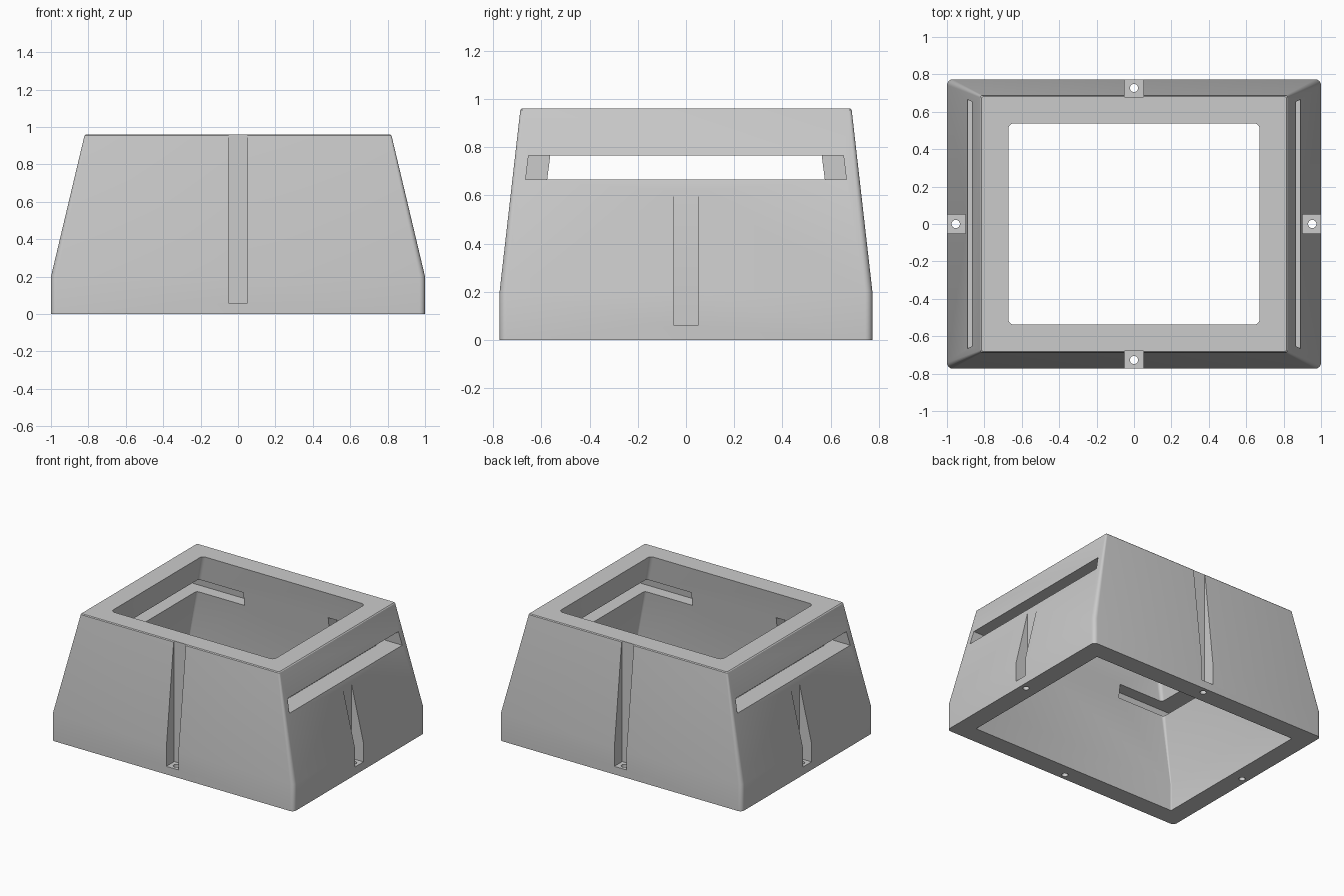
import bpy, bmesh, math

cube = bpy.data.objects.get("Cube")
if cube:
    bpy.data.objects.remove(cube, do_unlink=True)

grey = bpy.data.materials.new("light grey")
grey.use_nodes = True
colour = (0.6, 0.6, 0.6, 1)
grey.diffuse_color = colour
grey.node_tree.nodes["Principled BSDF"].inputs["Base Color"].default_value = colour


def rounded_rect(hx, hy, r, steps=5):
    """Counter-clockwise outline with rounded corners."""
    pts = []
    for i, (sx, sy) in enumerate([(1, 1), (-1, 1), (-1, -1), (1, -1)]):
        for k in range(steps + 1):
            a = math.pi / 2 * (i + k / steps)
            pts.append((sx * (hx - r) + r * math.cos(a),
                        sy * (hy - r) + r * math.sin(a)))
    return pts


def finish(bm, name):
    bmesh.ops.recalc_face_normals(bm, faces=bm.faces)
    mesh = bpy.data.meshes.new(name)
    bm.to_mesh(mesh)
    bm.free()
    mesh.materials.append(grey)
    obj = bpy.data.objects.new(name, mesh)
    bpy.context.collection.objects.link(obj)
    return obj


def loft(name, rings, closed):
    """Join rings of points; either loop back to the first or cap the ends."""
    bm = bmesh.new()
    loops = [[bm.verts.new(p) for p in ring] for ring in rings]
    n = len(loops[0])
    pairs = list(zip(loops, loops[1:]))
    if closed:
        pairs.append((loops[-1], loops[0]))
    else:
        bm.faces.new(loops[0])
        bm.faces.new(loops[-1])
    for a, b in pairs:
        for i in range(n):
            j = (i + 1) % n
            bm.faces.new((a[i], a[j], b[j], b[i]))
    return finish(bm, name)


def box(name, x0, x1, y0, y1, z0, z1):
    return loft(name, [[(x0, y0, z), (x1, y0, z), (x1, y1, z), (x0, y1, z)]
                       for z in (z0, z1)], False)


# Hollow housing: up the outside, over the rim, down the inside
H = 0.96
sections = [(1.0, 0.773, 0.03, 0), (1.0, 0.773, 0.03, 0.2),
            (0.821, 0.687, 0.012, H - 0.006), (0.815, 0.681, 0.01, H),
            (0.672, 0.538, 0.03, H),
            (0.86, 0.635, 0.006, 0.2), (0.86, 0.635, 0.006, 0)]
housing = loft("housing", [[(x, y, z) for x, y in rounded_rect(hx, hy, r)]
                           for hx, hy, r, z in sections], True)

cutters = []
for s in (-1, 1):
    # Long side slot, running on as a pocket inside the front and back walls
    cutters.append(loft("slot_cutter", [
        [(s * x, -0.665, 0.665), (s * x, 0.665, 0.665),
         (s * x, 0.653, 0.765), (s * x, -0.653, 0.765)]
        for x in (0.35, 1.1)], False))
    # Upright screw channels
    xs = sorted((s * 0.9, s * 1.1))
    cutters.append(box("side_channel_cutter", *xs, -0.05, 0.05, 0.06, 0.8))
    ys = sorted((s * 0.68, s * 0.9))
    cutters.append(box("end_channel_cutter", -0.05, 0.05, *ys, 0.06, 1.1))
    # Screw holes through the channel floors
    for cx, cy in ((s * 0.953, 0), (0, s * 0.727)):
        cutters.append(loft("hole_cutter", [
            [(cx + 0.022 * math.cos(a), cy + 0.022 * math.sin(a), z)
             for a in (math.tau * k / 24 for k in range(24))]
            for z in (-0.05, 0.1)], False))

# Cut everything out of the housing
bpy.ops.object.select_all(action='DESELECT')
bpy.context.view_layer.objects.active = housing
housing.select_set(True)
for cutter in cutters:
    cutter.hide_render = True
    mod = housing.modifiers.new("cut", 'BOOLEAN')
    mod.operation = 'DIFFERENCE'
    mod.solver = 'EXACT'
    mod.object = cutter
    bpy.ops.object.modifier_apply(modifier=mod.name)
    bpy.data.objects.remove(cutter, do_unlink=True)

bpy.ops.object.shade_smooth_by_angle(angle=math.radians(25))
